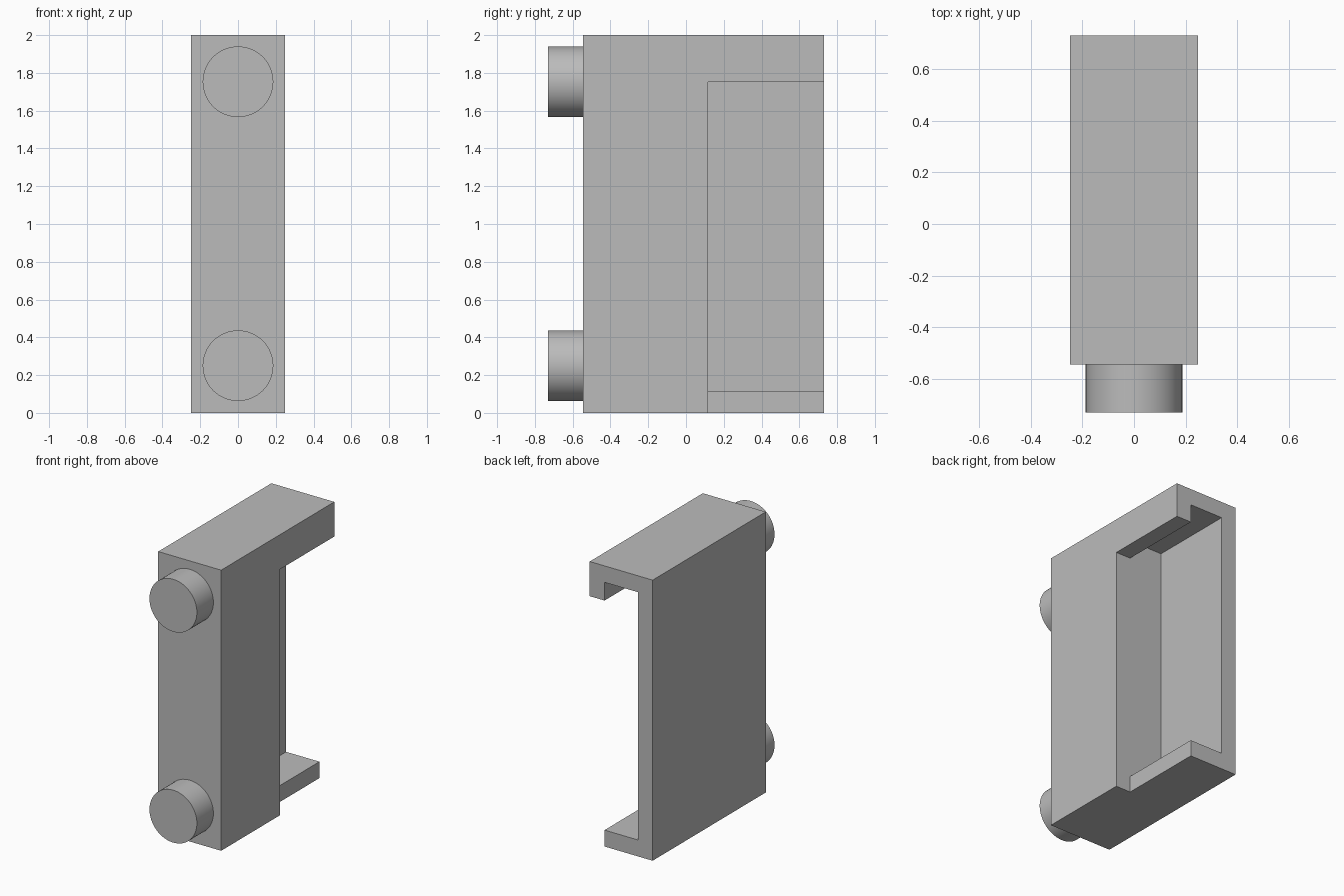
import bpy, bmesh, math
from mathutils import Matrix

cube = bpy.data.objects.get("Cube")
if cube:
    bpy.data.objects.remove(cube, do_unlink=True)

# Single grey material
grey = bpy.data.materials.new("plain_grey")
grey.use_nodes = True
COLOUR = (0.5, 0.5, 0.5, 1)
grey.diffuse_color = COLOUR
grey.node_tree.nodes["Principled BSDF"].inputs["Base Color"].default_value = COLOUR

HALF_W, HEIGHT = 0.248, 2.0
FRONT, BACK, RECESS = -0.544, 0.73, 0.117
T = 0.117                      # wall, shelf and lip thickness
IN = HALF_W - T
LIP_Z = 1.753


def finish(name, bm):
    bmesh.ops.recalc_face_normals(bm, faces=bm.faces)
    mesh = bpy.data.meshes.new(name)
    bm.to_mesh(mesh)
    bm.free()
    mesh.materials.append(grey)
    obj = bpy.data.objects.new(name, mesh)
    bpy.context.collection.objects.link(obj)
    return obj


def prism(name, profile, y0, y1):
    """Extrude an (x, z) outline along y."""
    bm = bmesh.new()
    face = bm.faces.new([bm.verts.new((x, y0, z)) for x, z in profile])
    ext = bmesh.ops.extrude_face_region(bm, geom=[face])["geom"]
    verts = [v for v in ext if isinstance(v, bmesh.types.BMVert)]
    bmesh.ops.translate(bm, verts=verts, vec=(0, y1 - y0, 0))
    return finish(name, bm)


# Body: a block hollowed at the rear, leaving side wall, shelf and hooked top
body = prism("body", [(-HALF_W, 0), (HALF_W, 0), (HALF_W, HEIGHT), (-HALF_W, HEIGHT)],
             FRONT, BACK)
cutter = prism("recess_cutter",
               [(-IN, T), (IN, T), (IN, -1), (1, -1), (1, LIP_Z),
                (IN, LIP_Z), (IN, HEIGHT - T), (-IN, HEIGHT - T)],
               RECESS, BACK + 1)
cutter.hide_render = True
cut = body.modifiers.new("recess", "BOOLEAN")
cut.operation, cut.solver, cut.object = "DIFFERENCE", "EXACT", cutter
bpy.context.view_layer.objects.active = body
bpy.ops.object.modifier_apply(modifier=cut.name)
bpy.data.objects.remove(cutter, do_unlink=True)

# Two round pegs on the front
LENGTH = 0.186
for name, z in (("lower_peg", 0.25), ("upper_peg", LIP_Z)):
    bm = bmesh.new()
    place = Matrix.Translation((0, FRONT - LENGTH / 2, z)) @ Matrix.Rotation(math.pi / 2, 4, "X")
    bmesh.ops.create_cone(bm, cap_ends=True, segments=64, radius1=0.187,
                          radius2=0.187, depth=LENGTH, matrix=place)
    peg = finish(name, bm)
    bpy.ops.object.select_all(action="DESELECT")
    peg.select_set(True)
    bpy.context.view_layer.objects.active = peg
    bpy.ops.object.shade_smooth_by_angle(angle=math.radians(40))
